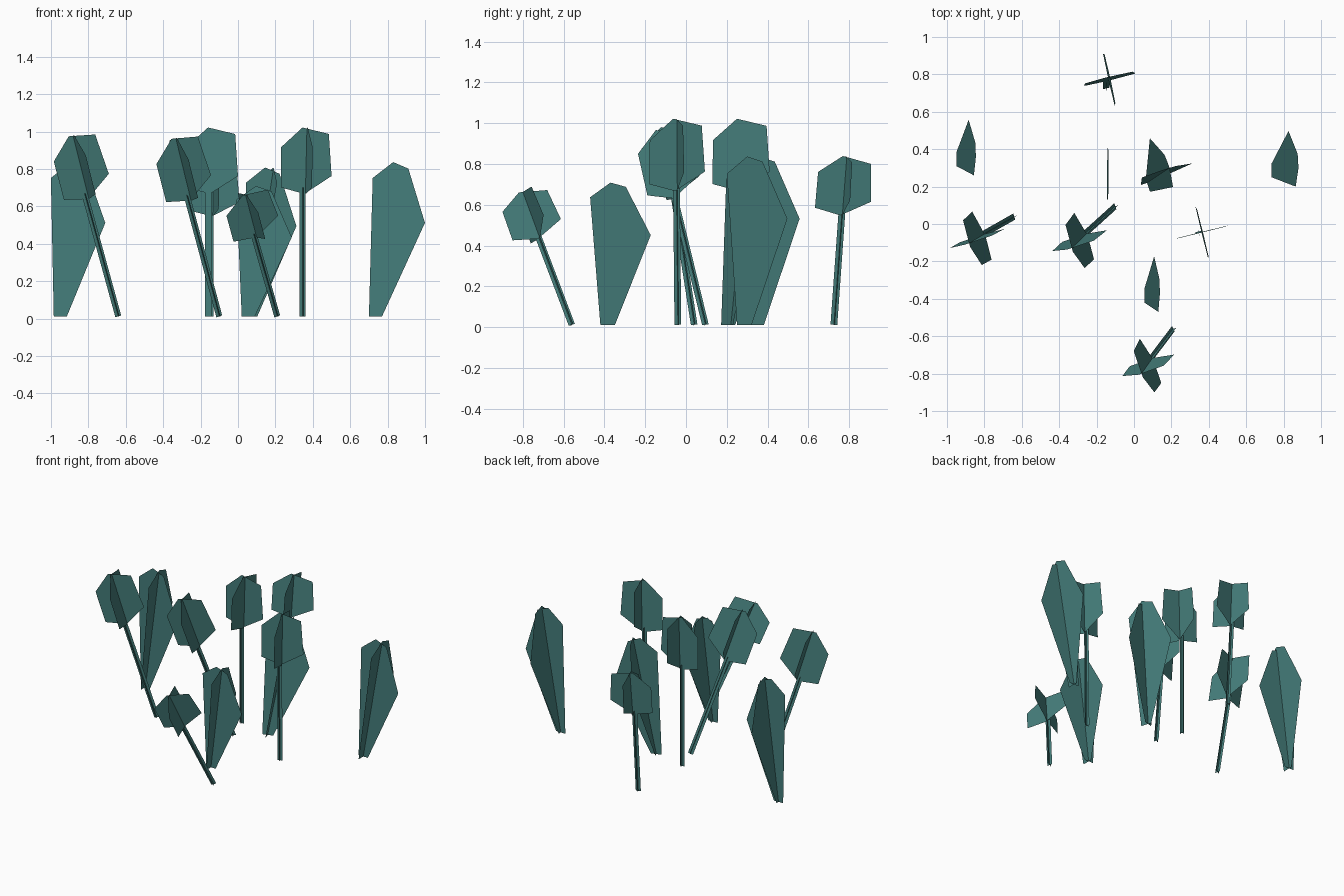
import bpy, bmesh, math
from mathutils import Matrix, Vector

cube = bpy.data.objects.get("Cube")
if cube:
    bpy.data.objects.remove(cube, do_unlink=True)

teal = bpy.data.materials.new("teal_leaf")
teal.use_nodes = True
teal.diffuse_color = (0.06, 0.21, 0.2, 1)
teal.node_tree.nodes["Principled BSDF"].inputs["Base Color"].default_value = teal.diffuse_color

GROUND = 0.012
# Flat outlines as (across, up)
BROAD = [(-.035, 0), (.035, 0), (.207, .5), (.085, .79), (0, .825), (-.10, .74)]
BROAD_SIDE = [(-.05, 0), (.022, 0), (.197, .52), (.075, .8), (0, .825), (-.10, .74)]
HEAD = [(-.12, .69), (.01, .655), (.16, .75), (.145, .975), (0, 1.01), (-.118, .905)]
HEAD_SIDE = [(u - .02, v) for u, v in HEAD]
STEM = [(-.017, 0), (.017, 0), (.017, .69), (-.017, .69)]


def plant(name, blades, height, matrix):
    """Crossed flat blades: each is an outline, a facing flag and a slant."""
    bm = bmesh.new()
    for outline, sideways, slant in blades:
        verts = []
        for u, v in outline:
            z = v * height
            verts.append(bm.verts.new((slant * z, u, z) if sideways else (u, 0, z)))
        bm.faces.new(verts)
    bm.transform(matrix)
    mesh = bpy.data.meshes.new(name)
    bm.to_mesh(mesh)
    bm.free()
    mesh.materials.append(teal)
    bpy.context.collection.objects.link(bpy.data.objects.new(name, mesh))


# Broad leaves: base, height, lean in x and y, turn
BROAD_BLADES = [(BROAD, False, 0), (BROAD_SIDE, True, .06)]
for name, x, y, height, lean_x, lean_y, turn in [
        ("left_broad_leaf", .735, .30, 1.0, .115, 0, 0),
        ("right_broad_leaf", -.95, .36, 1.0, .067, 0, 0),
        ("front_broad_leaf", .055, -.37, .845, .06, 0, 0),
        ("middle_broad_leaf", .07, .22, .965, .115, .05, 18)]:
    shear = Matrix.Identity(4)
    shear[0][2], shear[1][2] = lean_x, lean_y
    place = Matrix.Translation((x, y, GROUND)) @ Matrix.Rotation(math.radians(turn), 4, "Z")
    plant(name, BROAD_BLADES, height, place @ shear)

# Stalked leaves: base, height, stem direction, turn
STALK_BLADES = [(HEAD, False, 0), (HEAD_SIDE, True, .024),
                (STEM, False, 0), (STEM, True, 0)]
for name, x, y, height, direction, turn in [
        ("upright_stalk", -.16, .27, 1.0, (0, 0, 1), 0),
        ("left_stalk", .345, -.04, 1.0, (0, -.01, 1), 14),
        ("back_stalk", -.148, .725, .82, (0, .05, .7), 13),
        ("right_stalk", -.64, .04, 1.0, (-.22, -.125, .8), 18),
        ("middle_stalk", -.10, .095, 1.0, (-.21, -.19, .78), 18),
        ("front_stalk", .21, -.56, .71, (-.155, -.205, .54), 20)]:
    tilt = Vector((0, 0, 1)).rotation_difference(Vector(direction)).to_matrix().to_4x4()
    place = Matrix.Translation((x, y, GROUND)) @ tilt
    plant(name, STALK_BLADES, height, place @ Matrix.Rotation(math.radians(turn), 4, "Z"))
